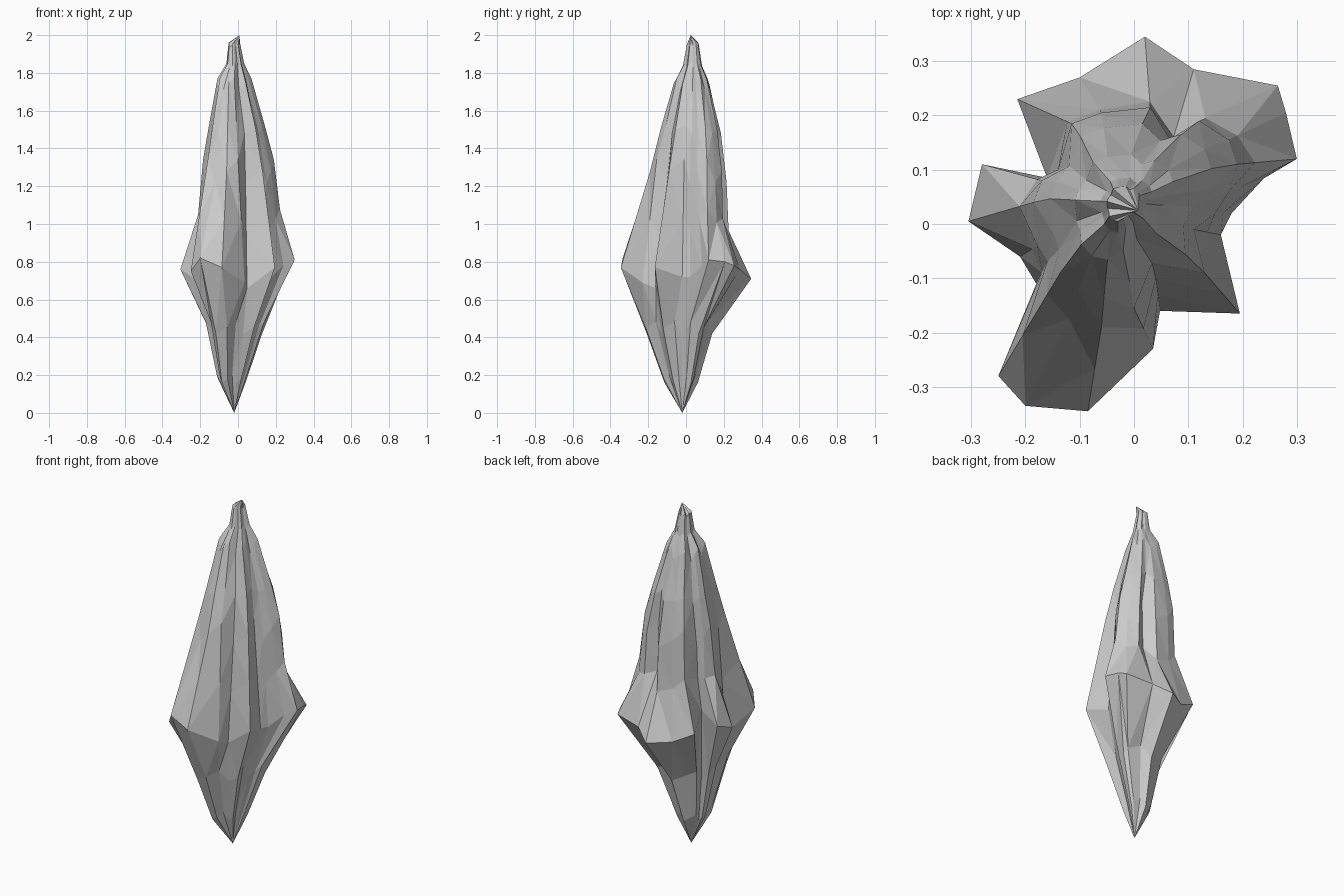
import bpy, bmesh
from mathutils import Vector

if "Cube" in bpy.data.objects:
    bpy.data.objects.remove(bpy.data.objects["Cube"])

# widest section: ridge and groove points, counter-clockwise from the back (x, y, z)
waist = [
    (.02, .345, .71), (-.10, .27, .72), (-.215, .23, .78), (-.16, .085, .85),
    (-.28, .11, .80), (-.305, .005, .76), (-.21, -.06, .70), (-.18, -.11, .65),
    (-.25, -.28, .75), (-.20, -.335, .82), (-.085, -.345, .77), (.035, -.23, .69),
    (.048, -.16, .66), (.195, -.165, .77), (.16, -.02, .72), (.18, .02, .72),
    (.24, .085, .78), (.30, .12, .81), (.28, .205, .80), (.265, .255, .78), (.11, .285, .76),
]
# matching shoulder section near z = 1.3 (x, y)
shoulder = [
    (.03, .215), (-.06, .205), (-.115, .185), (-.14, .10),
    (-.17, .08), (-.185, .04), (-.178, -.04), (-.16, -.07),
    (-.16, -.13), (-.12, -.175), (-.06, -.19), (.0, -.155),
    (.04, -.10), (.13, -.09), (.11, -.01), (.15, .02),
    (.175, .06), (.19, .11), (.175, .155), (.12, .19), (.07, .15),
]


def scaled(ring, s, centre, z, tilt=0.0):
    # shrunken copy of a section with shallower grooves, moved to a new height
    pts = [Vector((p[0], p[1], 0)) for p in ring]
    out = []
    for i, p in enumerate(pts):
        m = (pts[i - 1] + pts[(i + 1) % len(pts)]) / 2
        q = p.lerp(m, .5) if m.length > p.length else p
        out.append(Vector((centre[0] + q.x * s, centre[1] + q.y * s,
                           z + tilt * (i % 3 - 1))))
    return out


mid = [Vector(p) for p in waist]
upper = [Vector((x, y, 1.28 + .06 * (i % 3 - 1))) for i, (x, y) in enumerate(shoulder)]

# ledge ring: concave at the back and left, straight at the front
ledge = []
for a, b in zip(mid, upper):
    t = min(.92, .5 + 1.7 * max(0, a.y) + .9 * max(0, -a.x) * (a.y > -.1))
    p = a.lerp(b, t)
    p.z = a.z + (b.z - a.z) * .5
    ledge.append(p)

rings = [
    scaled(waist, .26, (-.033, -.027), .18, .02),
    scaled(waist, .51, (-.015, -.037), .45, .03),
    mid, ledge, upper,
    scaled(shoulder, .79, (-.008, .015), 1.50, .02),
    scaled(shoulder, .48, (-.02, .025), 1.74, .03),
    scaled(shoulder, .25, (-.015, .032), 1.84, .01),
    scaled(shoulder, .16, (-.02, .035), 1.95, .01),
]

# faceted crystal spike
bm = bmesh.new()
loops = [[bm.verts.new(p) for p in r] for r in rings]
n = len(waist)
for lo, hi in zip(loops, loops[1:]):
    for i in range(n):
        j = (i + 1) % n
        bm.faces.new((lo[i], lo[j], hi[j], hi[i]))
bottom = bm.verts.new((-.02, -.02, 0))
top = bm.verts.new((.008, .025, 2))
for i in range(n):
    j = (i + 1) % n
    bm.faces.new((loops[0][j], loops[0][i], bottom))
    bm.faces.new((loops[-1][i], loops[-1][j], top))
bmesh.ops.triangulate(bm, faces=bm.faces[:])
bmesh.ops.recalc_face_normals(bm, faces=bm.faces[:])
mesh = bpy.data.meshes.new("crystal_spike")
bm.to_mesh(mesh)
bm.free()
obj = bpy.data.objects.new("crystal_spike", mesh)
bpy.context.collection.objects.link(obj)
